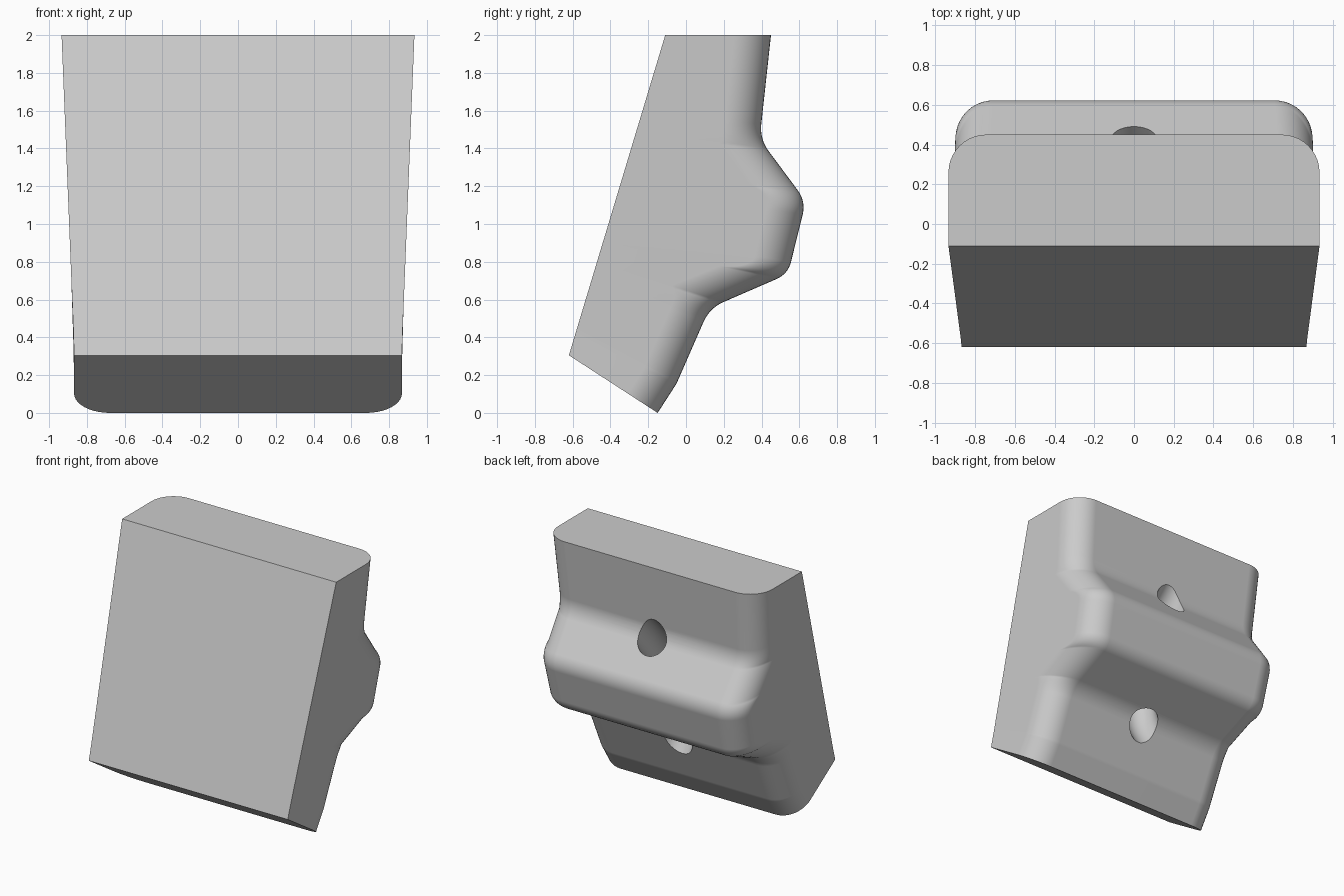
import bpy, bmesh, math
from mathutils import Vector
from mathutils.geometry import interpolate_bezier

if "Cube" in bpy.data.objects:
    bpy.data.objects.remove(bpy.data.objects["Cube"])

# One plain grey for the whole part
grey = bpy.data.materials.new("plain_grey")
grey.use_nodes = True
colour = (0.6, 0.6, 0.6, 1)
grey.diffuse_color = colour
grey.node_tree.nodes["Principled BSDF"].inputs["Base Color"].default_value = colour


def loft(name, rings):
    """Skin closed rings of points and cap both ends."""
    bm = bmesh.new()
    loops = [[bm.verts.new(p) for p in ring] for ring in rings]
    n = len(loops[0])
    for a, b in zip(loops, loops[1:]):
        for i in range(n):
            j = (i + 1) % n
            bm.faces.new((a[i], a[j], b[j], b[i]))
    bm.faces.new(loops[0])
    bm.faces.new(loops[-1])
    bmesh.ops.recalc_face_normals(bm, faces=bm.faces)
    mesh = bpy.data.meshes.new(name)
    bm.to_mesh(mesh)
    bm.free()
    mesh.materials.append(grey)
    obj = bpy.data.objects.new(name, mesh)
    bpy.context.collection.objects.link(obj)
    return obj


def fillet(corners, steps=8):
    """Round a (y, z, radius) polyline with circular-looking arcs."""
    pts = [Vector(corners[0][:2])]
    for prev, cur, nxt in zip(corners, corners[1:], corners[2:]):
        c = Vector(cur[:2])
        u = (Vector(prev[:2]) - c).normalized()
        v = (Vector(nxt[:2]) - c).normalized()
        half = u.angle(v) / 2
        t = cur[2] / math.tan(half)
        h = 4 / 3 * math.tan((math.pi / 2 - half) / 2) * cur[2]
        arc = interpolate_bezier(c + u * t, c + u * (t - h),
                                 c + v * (t - h), c + v * t, steps + 1)
        pts += [Vector(p[:2]) for p in arc]
    return pts + [Vector(corners[-1][:2])]


def half_width(z):
    return 0.868 + max(0, z - 0.35) * 0.04


# Back outline, bottom to top, and the sloping flat front
back = fillet([(-0.15, 0, 0), (-0.05, 0.155, 0.15), (0.125, 0.555, 0.2),
               (0.54, 0.735, 0.13), (0.635, 1.12, 0.15),
               (0.39, 1.45, 0.2), (0.45, 2, 0)])
front_low, front_high = Vector((-0.62, 0.305)), Vector((-0.11, 2))
fronts = [front_low.lerp(front_high, p.y / 2) for p in back]

# Depth of the rounded back edges, measured along each section
EDGE = 0.19
depths = []
for i, p in enumerate(back):
    run = (back[min(i + 1, len(back) - 1)] - back[max(i - 1, 0)]).normalized()
    into = (p - fronts[i]).normalized()
    depths.append(EDGE / max(0.6, into.dot(Vector((run.y, -run.x)))))

rings = []
for p, f, d in zip(back, fronts, depths):
    into = (p - f).normalized()
    side = [(1, f)]
    for k in range(11):
        a = math.pi / 2 * k / 10
        side.append((math.cos(a), p - into * d * (1 - math.sin(a))))
    ring = []
    for k, (c, q) in enumerate(side):
        inset = 0 if k == 0 else EDGE * (1 - c)
        ring.append((half_width(q.y) - inset, q.x, q.y))
    rings.append(ring + [(-x, y, z) for x, y, z in reversed(ring)])
body = loft("ridged_block", rings)

# Curved round passage behind the ridge
low, high = Vector((0.12, 0.49)), Vector((0.445, 1.44))
low_dir, high_dir = Vector((0.5, -0.87)), Vector((0.7, 0.71))
path = [Vector(p[:2]) for p in interpolate_bezier(
    low, low - low_dir * 0.38, high - high_dir * 0.38, high, 20)]
path = [low + low_dir * 0.3] + path + [high + high_dir * 0.3]
tube = []
for i, p in enumerate(path):
    t = (path[min(i + 1, len(path) - 1)] - path[max(i - 1, 0)]).normalized()
    ring = []
    for k in range(32):
        a = math.tau * k / 32
        q = p + Vector((t.y, -t.x)) * 0.12 * math.sin(a)
        ring.append((0.12 * math.cos(a), q.x, q.y))
    tube.append(ring)
cutter = loft("passage_cutter", tube)
cutter.hide_render = True

bpy.context.view_layer.objects.active = body
body.select_set(True)
cut = body.modifiers.new("passage", "BOOLEAN")
cut.operation = "DIFFERENCE"
cut.solver = "EXACT"
cut.object = cutter
bpy.ops.object.modifier_apply(modifier=cut.name)
bpy.data.objects.remove(cutter)
bpy.ops.object.shade_smooth_by_angle(angle=math.radians(30))
weighted = body.modifiers.new("clean_shading", "WEIGHTED_NORMAL")
weighted.keep_sharp = True
